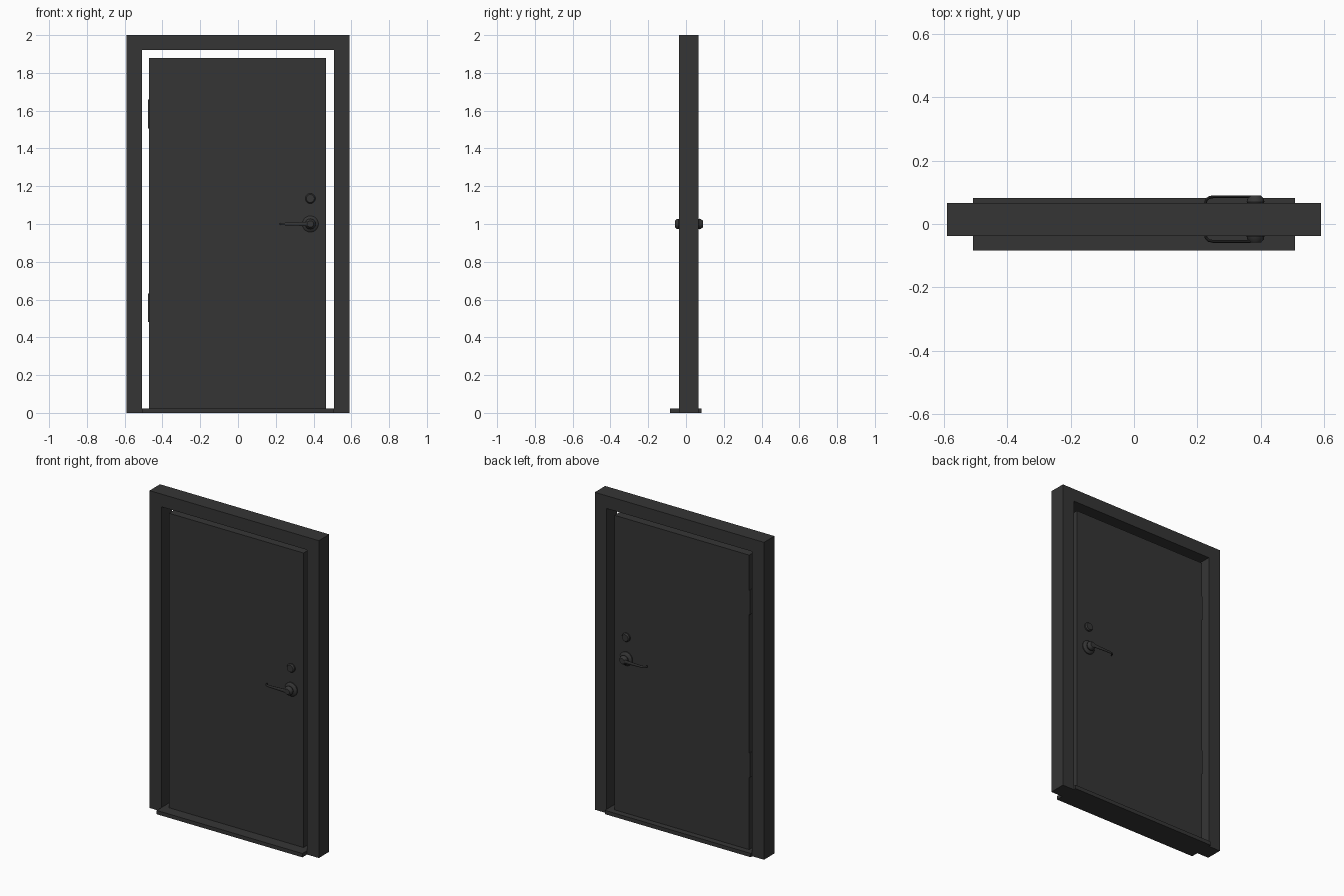
import bpy, bmesh, math
from mathutils import Vector

if "Cube" in bpy.data.objects:
    bpy.data.objects.remove(bpy.data.objects["Cube"])

FRONT, BACK = -0.014, 0.045      # door faces in y
KNOB_X = 0.383

mat = bpy.data.materials.new("dark_grey")
mat.diffuse_color = (0.036, 0.036, 0.036, 1)
mat.use_nodes = True
mat.node_tree.nodes["Principled BSDF"].inputs["Base Color"].default_value = mat.diffuse_color


def finish(name, bm, smooth=False):
    bmesh.ops.recalc_face_normals(bm, faces=bm.faces)
    me = bpy.data.meshes.new(name)
    bm.to_mesh(me)
    bm.free()
    me.materials.append(mat)
    ob = bpy.data.objects.new(name, me)
    bpy.context.collection.objects.link(ob)
    if smooth:
        bpy.ops.object.select_all(action='DESELECT')
        ob.select_set(True)
        bpy.context.view_layer.objects.active = ob
        bpy.ops.object.shade_smooth_by_angle(angle=math.radians(35))
    return ob


def prism(name, outline, y0, y1):
    """Extrude an x-z outline from y0 to y1."""
    bm = bmesh.new()
    face = bm.faces.new([bm.verts.new((x, y0, z)) for x, z in outline])
    ext = bmesh.ops.extrude_face_region(bm, geom=[face])
    verts = [v for v in ext["geom"] if isinstance(v, bmesh.types.BMVert)]
    bmesh.ops.translate(bm, verts=verts, vec=(0, y1 - y0, 0))
    return finish(name, bm)


def box(name, x0, x1, y0, y1, z0, z1):
    return prism(name, [(x0, z0), (x1, z0), (x1, z1), (x0, z1)], y0, y1)


def skin(name, rings):
    """Join rings of points into a closed tube."""
    bm = bmesh.new()
    loops = [[bm.verts.new(p) for p in r] for r in rings]
    n = len(loops[0])
    for a, b in zip(loops, loops[1:]):
        for i in range(n):
            j = (i + 1) % n
            bm.faces.new((a[i], a[j], b[j], b[i]))
    bm.faces.new(loops[0])
    bm.faces.new(loops[-1])
    return finish(name, bm, True)


def turned(name, z, face, side, profile, n=20):
    """Round fitting: profile of (radius, distance from the door face)."""
    rings = [[(KNOB_X + r * math.cos(2 * math.pi * i / n), face + side * d,
               z + r * math.sin(2 * math.pi * i / n)) for i in range(n)]
             for r, d in profile]
    return skin(name, rings)


def lever(name, face, side):
    """Tapered lever whose tip curls back to the door: x, distance, half height."""
    path = [(0.395, 0.036, 0.014), (0.365, 0.041, 0.012), (0.31, 0.041, 0.009),
            (0.25, 0.041, 0.007), (0.236, 0.038, 0.006), (0.228, 0.031, 0.006),
            (0.225, 0.021, 0.006)]
    rings = []
    for k, (x, d, h) in enumerate(path):
        p, q = path[max(k - 1, 0)], path[min(k + 1, len(path) - 1)]
        t = Vector((q[0] - p[0], q[1] - p[1])).normalized()
        ring = []
        for i in range(10):
            a = 2 * math.pi * i / 10
            off = 0.0045 * math.cos(a)
            ring.append((x - t.y * off, face + side * (d + t.x * off),
                         1.0 + h * math.sin(a)))
        rings.append(ring)
    return skin(name, rings)


# Frame: two jambs and header in one piece
prism("door_frame", [(-0.59, 0), (-0.59, 2), (0.59, 2), (0.59, 0),
                     (0.508, 0), (0.508, 1.92), (-0.508, 1.92), (-0.508, 0)],
      -0.038, 0.066)

# Threshold and door leaf
box("threshold", -0.508, 0.508, -0.084, 0.082, 0, 0.024)
box("door_leaf", -0.472, 0.467, FRONT, BACK, 0.024, 1.88)

# Hinge plates on the left edge
for name, z0 in (("lower_hinge", 0.48), ("upper_hinge", 1.505)):
    box(name, -0.477, -0.47, FRONT + 0.008, BACK, z0, z0 + 0.153)

# Handle and deadbolt on both sides
for label, face, side in (("front", FRONT, -1), ("back", BACK, 1)):
    turned(label + "_handle_rose", 1.0, face, side,
           [(0.043, -0.002), (0.043, 0.006), (0.037, 0.012), (0.024, 0.016),
            (0.028, 0.025), (0.026, 0.034), (0.017, 0.045)])
    lever(label + "_lever", face, side)
    turned(label + "_deadbolt", 1.135, face, side,
           [(0.027, -0.002), (0.027, 0.008), (0.021, 0.016)])
